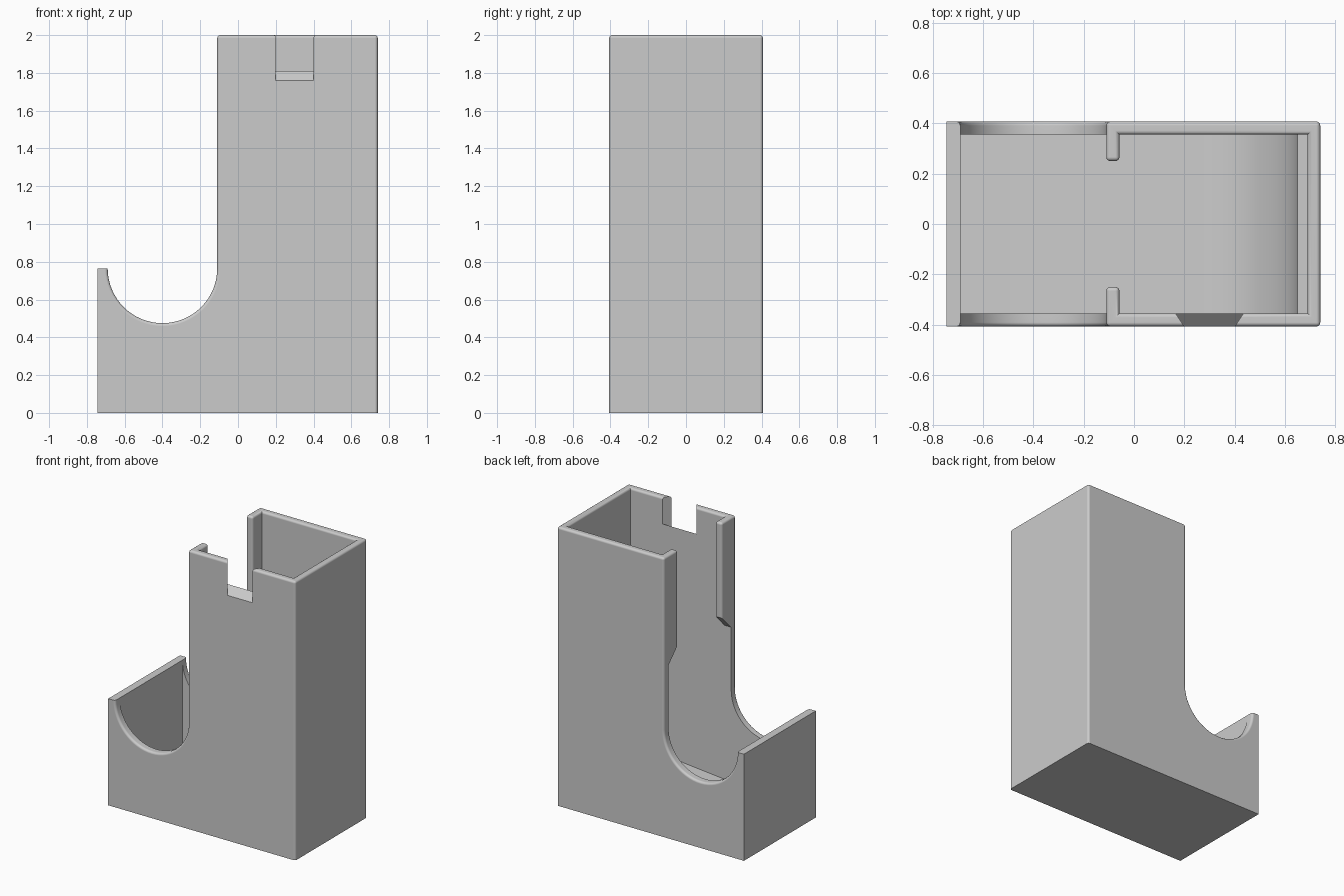
import bpy, bmesh, math
from mathutils import Vector

if "Cube" in bpy.data.objects:
    bpy.data.objects.remove(bpy.data.objects["Cube"], do_unlink=True)

# Main sizes
LEFT, RIGHT, HALF_Y, TOP = -0.745, 0.74, 0.407, 2.0
WALL = 0.052
IN_Y = HALF_Y - WALL
TOWER = -0.11          # open side of the tower
TRAY_Z = 0.765         # height of the tray end
ARC_X, ARC_R = -0.4, 0.29
LIP_Y, LIP_Z = 0.25, 1.32

plastic = bpy.data.materials.new("light_grey_plastic")
plastic.use_nodes = True
grey = (0.6, 0.6, 0.6, 1)
plastic.diffuse_color = grey
plastic.node_tree.nodes["Principled BSDF"].inputs["Base Color"].default_value = grey


def loft(name, ring_a, ring_b):
    """Solid between two matching rings of points."""
    bm = bmesh.new()
    a = [bm.verts.new(p) for p in ring_a]
    b = [bm.verts.new(p) for p in ring_b]
    bm.faces.new(a)
    bm.faces.new(b[::-1])
    for i in range(len(a)):
        j = (i + 1) % len(a)
        bm.faces.new((a[j], a[i], b[i], b[j]))
    bmesh.ops.recalc_face_normals(bm, faces=bm.faces)
    mesh = bpy.data.meshes.new(name)
    bm.to_mesh(mesh)
    bm.free()
    obj = bpy.data.objects.new(name, mesh)
    bpy.context.collection.objects.link(obj)
    return obj


def prism_y(name, profile, half):
    return loft(name, [(x, -half, z) for x, z in profile], [(x, half, z) for x, z in profile])


def arc(cx, cz, r, start, end, steps):
    angles = [math.radians(start + (end - start) * i / steps) for i in range(steps + 1)]
    return [(cx + r * math.cos(t), cz + r * math.sin(t)) for t in angles]


# Outer body: tall tower with a low tray scooped out beside it
body = prism_y("dispenser_body",
               [(LEFT, 0), (RIGHT, 0), (RIGHT, TOP), (TOWER, TOP)]
               + arc(ARC_X, TRAY_Z, ARC_R, 0, -180, 32) + [(LEFT, TRAY_Z)], HALF_Y)

# Cavity: sloping floor, curved ramp, small ledge, open towards the tray
slope = 6
radius = 0.44
ramp_x = 0.65 - radius
ramp_z = 0.14 + radius * math.cos(math.radians(slope))
cavity = prism_y("cavity_cutter",
                 [(LEFT + 0.055, 0.05)]
                 + arc(ramp_x, ramp_z, radius, slope - 90, 0, 14)
                 + [(0.69, ramp_z), (0.69, 2.1), (TOWER + WALL, 2.1),
                    (TOWER + WALL, 1.19), (LEFT + 0.055, 1.19)], IN_Y)

# Slot between the two retaining lips, widening at 45 degrees below them
half_slot = [(IN_Y, 1.12), (IN_Y, LIP_Z - (IN_Y - LIP_Y)), (LIP_Y, LIP_Z), (LIP_Y, 2.1)]
slot = half_slot + [(-y, z) for y, z in reversed(half_slot)]
slot_cutter = loft("slot_cutter", [(-0.2, y, z) for y, z in slot], [(0, y, z) for y, z in slot])


# Notch in the front rim, flaring inwards with a sloping sill
def notch_ring(y, half, z):
    return [(0.3 - half, y, z), (0.3 + half, y, z), (0.3 + half, y, 2.1), (0.3 - half, y, 2.1)]


notch_cutter = loft("notch_cutter", notch_ring(-0.457, 0.067, 1.71), notch_ring(-0.305, 0.168, 1.86))

bpy.context.view_layer.objects.active = body
for cutter in (cavity, slot_cutter, notch_cutter):
    cutter.hide_render = True
    mod = body.modifiers.new("cut", 'BOOLEAN')
    mod.operation = 'DIFFERENCE'
    mod.solver = 'EXACT'
    mod.object = cutter
    bpy.ops.object.modifier_apply(modifier=mod.name)
    bpy.data.objects.remove(cutter, do_unlink=True)


# Round the rims, lip tips, scoop edges and far corners
def near(a, b):
    return abs(a - b) < 0.002


def rounded(edge):
    if len(edge.link_faces) != 2 or edge.calc_face_angle(0) < 0.5:
        return False
    p, q = (v.co for v in edge.verts)
    mid = (p + q) / 2
    in_notch = mid.y < -0.3 and abs(mid.x - 0.3) < 0.16 and abs(p.y - q.y) > 0.01
    if near(p.z, TOP) and near(q.z, TOP):
        return not in_notch
    upright = near(p.x, q.x) and near(p.y, q.y)
    if upright and near(abs(p.y), LIP_Y):
        return True
    if near(abs(p.y), HALF_Y) and near(p.y, q.y):
        on_scoop = all(near((Vector((v.x, v.z)) - Vector((ARC_X, TRAY_Z))).length, ARC_R) for v in (p, q))
        return on_scoop or (upright and (near(p.x, RIGHT) or near(p.x, TOWER)))
    return False


bm = bmesh.new()
bm.from_mesh(body.data)
bmesh.ops.remove_doubles(bm, verts=bm.verts, dist=0.0002)
bmesh.ops.dissolve_limit(bm, angle_limit=0.01, verts=bm.verts, edges=bm.edges)
bmesh.ops.bevel(bm, geom=[e for e in bm.edges if rounded(e)], offset=0.016, segments=4,
                profile=0.5, affect='EDGES', clamp_overlap=False)
bm.to_mesh(body.data)
bm.free()

body.data.materials.clear()
body.data.materials.append(plastic)
body.select_set(True)
bpy.ops.object.shade_smooth_by_angle(angle=math.radians(30))
body.modifiers.new("even_shading", 'WEIGHTED_NORMAL').keep_sharp = True
